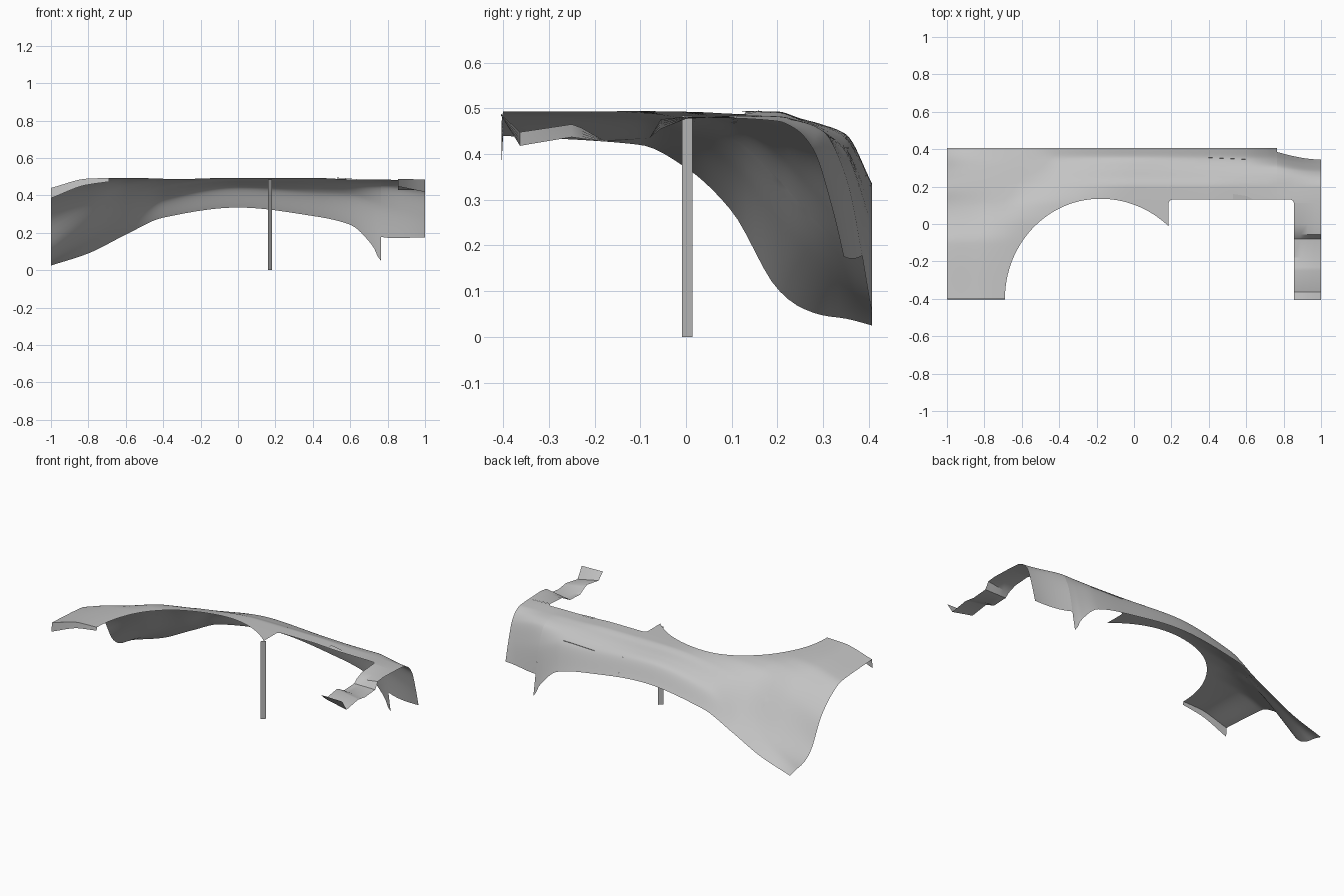
import bpy
import bmesh
import math

cube = bpy.data.objects.get("Cube")
if cube:
    bpy.data.objects.remove(cube)

grey = bpy.data.materials.new("panel grey")
grey.use_nodes = True
paint = (0.55, 0.55, 0.55, 1)
grey.diffuse_color = paint
grey.node_tree.nodes["Principled BSDF"].inputs["Base Color"].default_value = paint

# Cross-section heights: one row per station along x, one column per y
SECTION_Y = [-.4, -.1, 0, .1, .2, .25, .3, .35, .407]
TOP = [.494] * 4
STATIONS = {
    -1: [.44, .42, .37, .275, .105, .065, .047, .04, .025],
    -.8: [.49, .477, .445, .378, .26, .205, .165, .135, .09],
    -.6: [.494, .494, .49, .468, .4, .35, .295, .245, .19],
    -.4: [.494, .494, .494, .487, .457, .433, .407, .373, .281],
    0: TOP + [.493, .478, .464, .443, .335],
    .4: TOP + [.492, .476, .455, .417, .29],
    .6: [.486] * 4 + [.484, .473, .45, .405, .243],
    .72: [.485] * 4 + [.482, .472, .45, .37, .13],
    .765: [.485] * 4 + [.48, .472, .45, .35, .05],
    1: [.478] * 4 + [.472, .455, .41, .29, .1],
}
STATION_X = list(STATIONS)
RIM, TRIM, SPIKE = .407, .385, .765


def smooth(xs, vs, x):
    """Cubic interpolation whose slopes are limited so it does not overshoot."""
    n = len(xs)
    i = max(j for j in range(n - 1) if j == 0 or xs[j] <= x)
    steps = [(vs[j + 1] - vs[j]) / (xs[j + 1] - xs[j]) for j in range(n - 1)]

    def slope(j):
        a, b = steps[max(j - 1, 0)], steps[min(j, n - 2)]
        return 0 if a * b <= 0 else 2 * a * b / (a + b)

    h = xs[i + 1] - xs[i]
    t = (x - xs[i]) / h
    bend = t * (1 - t) * h * ((1 - t) * slope(i) - t * slope(i + 1))
    ease = t * t * (3 - 2 * t)
    return vs[i] + (vs[i + 1] - vs[i]) * ease + bend


def panel_point(x, y):
    heights = [smooth(STATION_X, column, x) for column in zip(*STATIONS.values())]
    z = smooth(SECTION_Y, heights, y)
    # The side leans inwards past the spike
    if x > SPIKE and y > .2:
        lean = .045 * math.sin((x - SPIKE) / (1 - SPIKE) * math.pi / 2)
        y -= lean * (y - .2) / (RIM - .2)
    return (x, y, z)


def spread(a, b, n):
    return [a + (b - a) * i / n for i in range(n + 1)]


def sheet(name, columns):
    """Join equally long columns of points into a smooth open sheet."""
    bm = bmesh.new()
    verts = [[bm.verts.new(p) for p in column] for column in columns]
    for a, b in zip(verts, verts[1:]):
        for k in range(len(a) - 1):
            bm.faces.new((a[k], b[k], b[k + 1], a[k + 1]))
    mesh = bpy.data.meshes.new(name)
    bm.to_mesh(mesh)
    bm.free()
    mesh.materials.append(grey)
    obj = bpy.data.objects.new(name, mesh)
    bpy.context.collection.objects.link(obj)
    bpy.ops.object.select_all(action='DESELECT')
    obj.select_set(True)
    bpy.context.view_layer.objects.active = obj
    bpy.ops.object.shade_smooth_by_angle(angle=math.radians(30))


def panel(name, inner_edge, outer):
    """Fill the body surface from an inner edge line out to a given y."""
    sheet(name, [[panel_point(x, y) for y in spread(start, outer, 44)]
                 for x, start in inner_edge])


# Wide end and arch
arch = [(x, -.4) for x in spread(-1, -.69, 14)]
for a in spread(math.pi, math.radians(46.5), 48)[1:]:
    reach = .51 if math.cos(a) < 0 else .53
    arch.append((-.18 + reach * math.cos(a), -.4 + .535 * math.sin(a)))
panel("arch_panel", arch, RIM)

# Straight stretch with rounded inner corners, ending at the spike
tip_x = arch[-1][0]
straight = [(tip_x, .112), (tip_x + .005, .124), (tip_x + .015, .13)]
straight += [(x, .13) for x in spread(.22, SPIKE, 30)]
panel("straight_panel", straight, RIM)

# Narrow end, trimmed shorter than the spike
corner = [(x, .13) for x in spread(SPIKE, .84, 6)] + [(.85, .124), (.855, .112)]
panel("corner_panel", corner, TRIM)
panel("narrow_end_panel", [(x, .112) for x in spread(.855, 1, 10)], TRIM)

# Folded lip below the wide end
lip = []
for x in spread(-1, -.69, 12):
    z = panel_point(x, -.4)[2]
    drop = .055 - .035 * (x + 1) / .31
    lip.append([(x, -.403, z - drop), (x, -.4, z)])
sheet("end_lip", lip)

# Stepped bracket: y, height on its inner side, height on its outer side
BRACKET = [(-.405, .488, .485), (-.363, .448, .418), (-.25, .465, .437),
           (-.23, .458, .434), (-.18, .43, .427), (-.08, .435, .435),
           (-.055, .455, .476), (0, .477, .482), (.112, .485, .478)]
sheet("stepped_bracket", [[(.855 + .145 * t, y, a + (b - a) * t) for y, a, b in BRACKET]
                          for t in spread(0, 1, 4)])

# Small folded tab on the inner edge
sheet("edge_tab", [[(.53, .13, .491), (.53, .16, .495)],
                   [(.64, .13, .486), (.6, .15, .49)]])

# Short raised seam on the shoulder
seam = []
for x in spread(.38, .6, 8):
    px, py, pz = panel_point(x, .355 - .01 * (x - .38) / .22)
    seam.append([(px, py, pz), (px, py + .001, pz + .003)])
sheet("shoulder_seam", seam)

# Flat support strut hanging from the arch tip, set diagonally
sheet("support_strut", [[(.16, -.009, 0), (.16, -.009, .484)],
                        [(.182, .014, 0), (.182, .014, .484)]])
